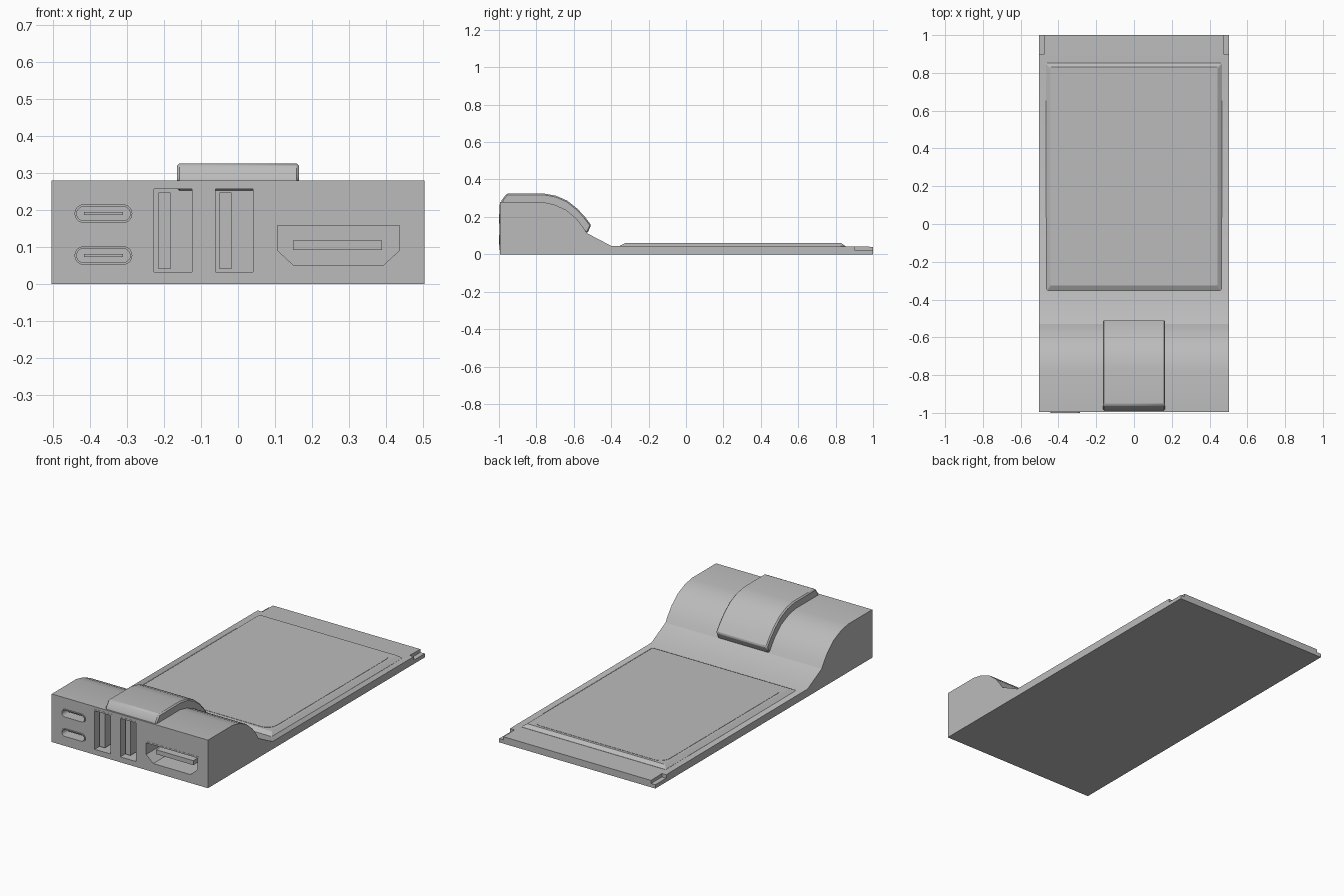
import bpy, bmesh
from math import cos, sin, pi, radians

cube = bpy.data.objects.get("Cube")
if cube:
    bpy.data.objects.remove(cube, do_unlink=True)

grey = bpy.data.materials.new("plain grey")
grey.use_nodes = True
COLOR = (0.5, 0.5, 0.5, 1)
grey.diffuse_color = COLOR
grey.node_tree.nodes["Principled BSDF"].inputs["Base Color"].default_value = COLOR

FRONT = -0.995
DEPTH = 0.2


def loft(name, loops, closed=False):
    """Bridge matching loops of 3D points; cap the ends, or join last to first."""
    bm = bmesh.new()
    rings = [[bm.verts.new(p) for p in loop] for loop in loops]
    n = len(rings[0])
    pairs = list(zip(rings, rings[1:]))
    if closed:
        pairs.append((rings[-1], rings[0]))
    else:
        bm.faces.new(rings[0])
        bm.faces.new(rings[-1])
    for a, b in pairs:
        for i in range(n):
            j = (i + 1) % n
            bm.faces.new((a[i], a[j], b[j], b[i]))
    bmesh.ops.recalc_face_normals(bm, faces=bm.faces)
    mesh = bpy.data.meshes.new(name)
    bm.to_mesh(mesh)
    bm.free()
    mesh.materials.append(grey)
    obj = bpy.data.objects.new(name, mesh)
    bpy.context.collection.objects.link(obj)
    return obj


def along_x(name, profile, half):
    return loft(name, [[(x, y, z) for y, z in profile] for x in (-half, half)])


def at_y(outline, y):
    return [(x, y, z) for x, z in outline]


def along_y(name, outline, y0, y1):
    return loft(name, [at_y(outline, y0), at_y(outline, y1)])


def rounded(x0, x1, z0, z1, r, steps=5):
    """Rounded rectangle outline."""
    centres = [(x1 - r, z1 - r), (x0 + r, z1 - r), (x0 + r, z0 + r), (x1 - r, z0 + r)]
    return [(cx + r * cos((k + i / steps) * pi / 2), cz + r * sin((k + i / steps) * pi / 2))
            for k, (cx, cz) in enumerate(centres) for i in range(steps + 1)]


def smooth(obj, angle=30):
    bpy.ops.object.select_all(action='DESELECT')
    obj.select_set(True)
    bpy.context.view_layer.objects.active = obj
    bpy.ops.object.shade_smooth_by_angle(angle=radians(angle))


def cut(target, cutter):
    mod = target.modifiers.new("cut", 'BOOLEAN')
    mod.operation = 'DIFFERENCE'
    mod.solver = 'EXACT'
    mod.object = cutter
    cutter.hide_render = True
    cutter.hide_viewport = True
    cutter.display_type = 'WIRE'


# Body: tall curved connector block running into a thin plate
hump = [(-0.77, 0.28), (-0.705, 0.266), (-0.64, 0.237), (-0.585, 0.19), (-0.55, 0.145), (-0.53, 0.113)]
body = along_x("body", [(FRONT, 0), (FRONT, 0.28)] + hump
               + [(-0.40, 0.045), (0.85, 0.043), (1, 0.04), (1, 0)], 0.503)
smooth(body)

# Small steps in the rear corners of the plate
for side, name in ((-1, "right"), (1, "left")):
    outline = [(side * 0.475, 0.022), (side * 0.55, 0.022), (side * 0.55, 0.1), (side * 0.475, 0.1)]
    cut(body, along_y(name + "_corner_cutter", outline, 0.9, 1.1))

# Raised strap over the hump
strap = along_x("strap", [(-0.988, 0.27), (-0.985, 0.29), (-0.958, 0.325), (-0.76, 0.325), (-0.695, 0.313),
                          (-0.635, 0.287), (-0.58, 0.243), (-0.54, 0.2), (-0.507, 0.155),
                          (-0.528, 0.112), (-0.6, 0.15), (-0.77, 0.25)], 0.165)
bevel = strap.modifiers.new("edge", 'BEVEL')
bevel.width = 0.007
bevel.segments = 1
bevel.limit_method = 'ANGLE'
bevel.angle_limit = radians(50)
smooth(strap)

# Raised pad with sloped sides, and a thin rounded panel on it
pad = loft("pad", [[(x, y, z) for x, y in rounded(-w, w, y0, y1, 0.004, 1)]
                   for w, y0, y1, z in ((0.465, -0.355, 0.852, 0.03), (0.465, -0.355, 0.852, 0.044),
                                        (0.442, -0.325, 0.83, 0.06))])
panel = loft("panel", [[(x, y, z) for x, y in rounded(-0.425, 0.425, -0.31, 0.815, 0.06)]
                       for z in (0.055, 0.0615)])


# Ports: pocket in the body, metal shell lining it, and a tongue inside
def port(name, outer, inner, tongue, proud):
    cut(body, along_y(name + "_cutter", outer, -1.1, FRONT + DEPTH))
    lip = FRONT - proud
    shell = loft(name + "_shell", [at_y(outer, lip), at_y(outer, FRONT + DEPTH),
                                   at_y(inner, FRONT + DEPTH), at_y(inner, lip)], closed=True)
    smooth(shell)
    x0, x1, z0, z1 = tongue
    along_y(name + "_tongue", [(x0, z0), (x1, z0), (x1, z1), (x0, z1)], FRONT + 0.03, FRONT + DEPTH)


for name, z in (("lower", 0.077), ("upper", 0.19)):
    port(name + "_slim_port",
         rounded(-0.441, -0.285, z - 0.025, z + 0.025, 0.0249),
         rounded(-0.435, -0.291, z - 0.019, z + 0.019, 0.0189),
         (-0.415, -0.31, z - 0.004, z + 0.004), 0.005)

for name, x in (("right", -0.175), ("left", -0.01)):
    port(name + "_tall_port",
         [(x - 0.06, 0.022), (x + 0.06, 0.022), (x + 0.06, 0.265), (x - 0.06, 0.265)],
         [(x - 0.051, 0.032), (x + 0.051, 0.032), (x + 0.051, 0.256), (x - 0.051, 0.256)],
         (x - 0.04, x - 0.007, 0.04, 0.247), 0.001)


def tapered(w, low, high, foot, knee):
    """Wide outline with cut lower corners."""
    half = [(w, high), (w, knee), (foot, low)]
    return [(0.271 + x, z) for x, z in half] + [(0.271 - x, z) for x, z in reversed(half)]


port("wide_port", tapered(0.176, 0.04, 0.167, 0.127, 0.086),
     tapered(0.165, 0.05, 0.158, 0.12, 0.091), (0.148, 0.388, 0.092, 0.118), 0.001)
